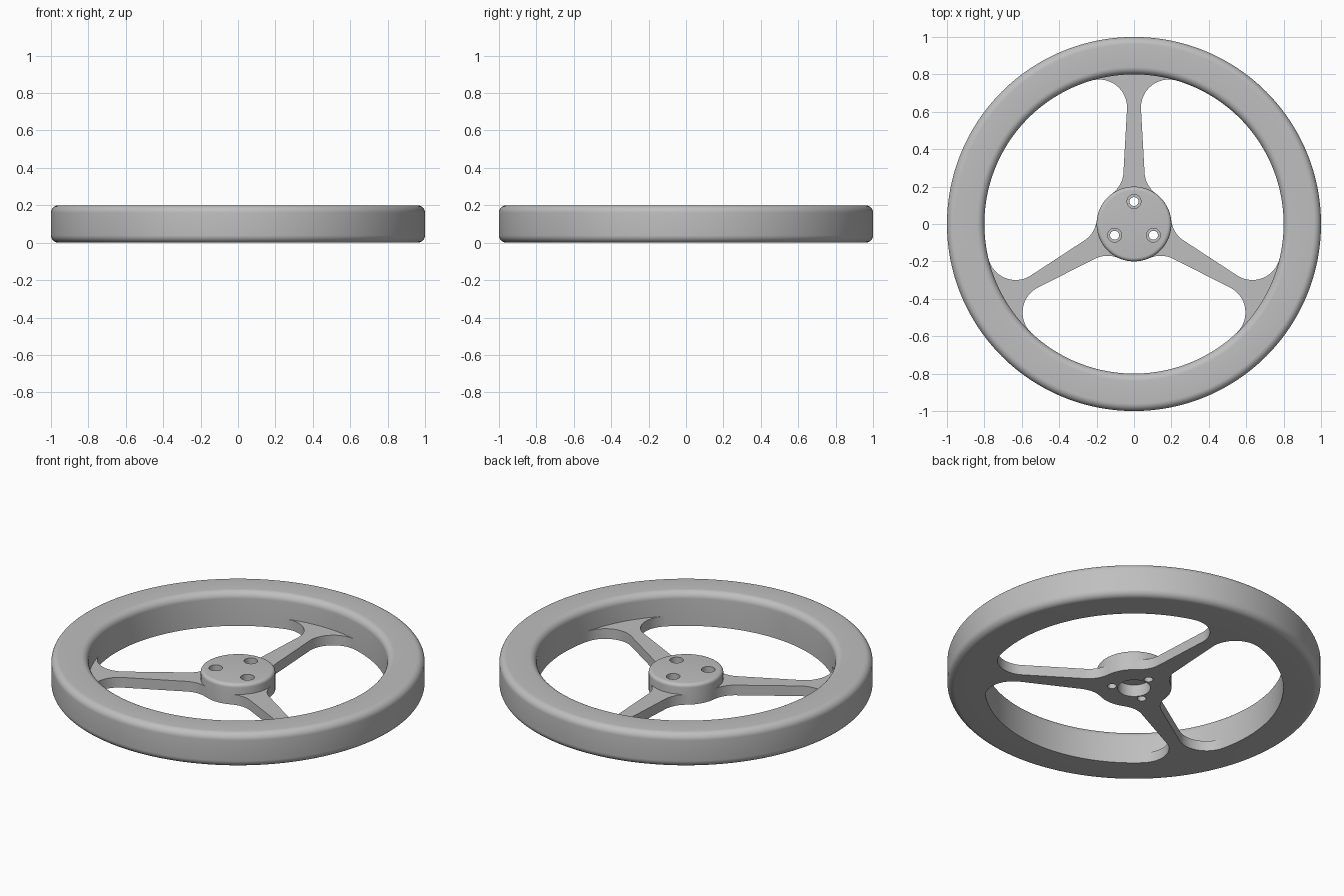
import bpy
import bmesh
from math import pi, sqrt, atan2, cos, sin, radians
from mathutils import Matrix

cube = bpy.data.objects.get("Cube")
if cube:
    bpy.data.objects.remove(cube, do_unlink=True)

RIM_OUT, RIM_IN, RIM_TOP, ROUND = 1.0, 0.8, 0.2, 0.04
HUB_R, HUB_TOP, HUB_ROUND = 0.2, 0.12, 0.02
SPOKE_TOP, FILLET = 0.06, 0.15

grey = bpy.data.materials.new("satin grey")
grey.use_nodes = True
colour = (0.52, 0.52, 0.52, 1)
grey.diffuse_color = colour
grey.node_tree.nodes["Principled BSDF"].inputs["Base Color"].default_value = colour


def arc(cx, cy, r, start, end, steps):
    angles = [start + (end - start) * i / steps for i in range(steps + 1)]
    return [(cx + r * cos(a), cy + r * sin(a)) for a in angles]


def finish(bm, name):
    bmesh.ops.remove_doubles(bm, verts=bm.verts, dist=1e-5)
    bmesh.ops.recalc_face_normals(bm, faces=bm.faces)
    mesh = bpy.data.meshes.new(name)
    bm.to_mesh(mesh)
    bm.free()
    mesh.materials.append(grey)
    obj = bpy.data.objects.new(name, mesh)
    bpy.context.collection.objects.link(obj)
    return obj


def select(obj):
    bpy.ops.object.select_all(action='DESELECT')
    obj.select_set(True)
    bpy.context.view_layer.objects.active = obj


def smooth(obj):
    select(obj)
    bpy.ops.object.shade_smooth_by_angle(angle=radians(30))


def lathe(name, profile, steps, closed=False):
    bm = bmesh.new()
    verts = [bm.verts.new((r, 0, z)) for r, z in profile]
    edges = [bm.edges.new(pair) for pair in zip(verts, verts[1:])]
    if closed:
        edges.append(bm.edges.new((verts[-1], verts[0])))
    bmesh.ops.spin(bm, geom=verts + edges, cent=(0, 0, 0), axis=(0, 0, 1),
                   angle=2 * pi, steps=steps, use_merge=True)
    return finish(bm, name)


# Rim: rounded everywhere except the lower inner edge
rim_profile = [(RIM_IN, 0)]
rim_profile += arc(RIM_OUT - ROUND, ROUND, ROUND, -pi / 2, 0, 8)
rim_profile += arc(RIM_OUT - ROUND, RIM_TOP - ROUND, ROUND, 0, pi / 2, 8)
rim_profile += arc(RIM_IN + ROUND, RIM_TOP - ROUND, ROUND, pi / 2, pi, 8)
smooth(lathe("rim", rim_profile, 192, closed=True))

# Hub with a round recess underneath
hub_profile = [(0, 0.07), (0.088, 0.07), (0.088, 0), (HUB_R, 0)]
hub_profile += arc(HUB_R - HUB_ROUND, HUB_TOP - HUB_ROUND, HUB_ROUND, 0, pi / 2, 6)
hub_profile.append((0, HUB_TOP))
hub = lathe("hub", hub_profile, 96)

# Three counterbored bolt holes
bore = [(0, -0.1), (0.024, -0.1), (0.024, 0.08), (0.037, 0.08), (0.037, 0.2), (0, 0.2)]
for i in range(3):
    a = pi / 2 + i * 2 * pi / 3
    cutter = lathe("bolt_hole_cutter", bore, 32)
    cutter.hide_render = True
    cutter.location = (0.12 * cos(a), 0.12 * sin(a), 0)
    mod = hub.modifiers.new("bolt_hole", 'BOOLEAN')
    mod.operation, mod.solver, mod.object = 'DIFFERENCE', 'EXACT', cutter
    select(hub)
    bpy.ops.object.modifier_apply(modifier=mod.name)
    bpy.data.objects.remove(cutter, do_unlink=True)
smooth(hub)


# Spokes: tapered, filleted into hub and rim, open where they butt against them
def spoke_side():
    cx = 0.056 + FILLET
    cy = sqrt((HUB_R + FILLET) ** 2 - cx ** 2)
    side = arc(cx, cy, FILLET, pi + atan2(cy, cx), pi, 10)
    cx = 0.037 + FILLET
    cy = sqrt((RIM_IN - FILLET) ** 2 - cx ** 2)
    return side + arc(cx, cy, FILLET, pi, atan2(cy, cx), 20)


right = spoke_side()
left = [(-x, y) for x, y in reversed(right)]
rim_angle = atan2(right[-1][1], right[-1][0])
hub_angle = atan2(right[0][1], right[0][0])
rim_end = arc(0, 0, RIM_IN, rim_angle, pi - rim_angle, 18)[1:-1]
hub_end = arc(0, 0, HUB_R, pi - hub_angle, hub_angle, 12)[1:-1]
outline = right + rim_end + left + hub_end

for i, name in enumerate(("rear_spoke", "right_spoke", "left_spoke")):
    bm = bmesh.new()
    low = [bm.verts.new((x, y, 0)) for x, y in outline]
    high = [bm.verts.new((x, y, SPOKE_TOP)) for x, y in outline]
    bm.faces.new(list(reversed(low)))
    bm.faces.new(high)
    n, first_left = len(right), len(right) + len(rim_end)
    for start in (0, first_left):
        for k in range(start, start + n - 1):
            bm.faces.new((low[k], low[k + 1], high[k + 1], high[k]))
    bmesh.ops.rotate(bm, verts=bm.verts, cent=(0, 0, 0),
                     matrix=Matrix.Rotation(i * 2 * pi / 3, 3, 'Z'))
    smooth(finish(bm, name))
